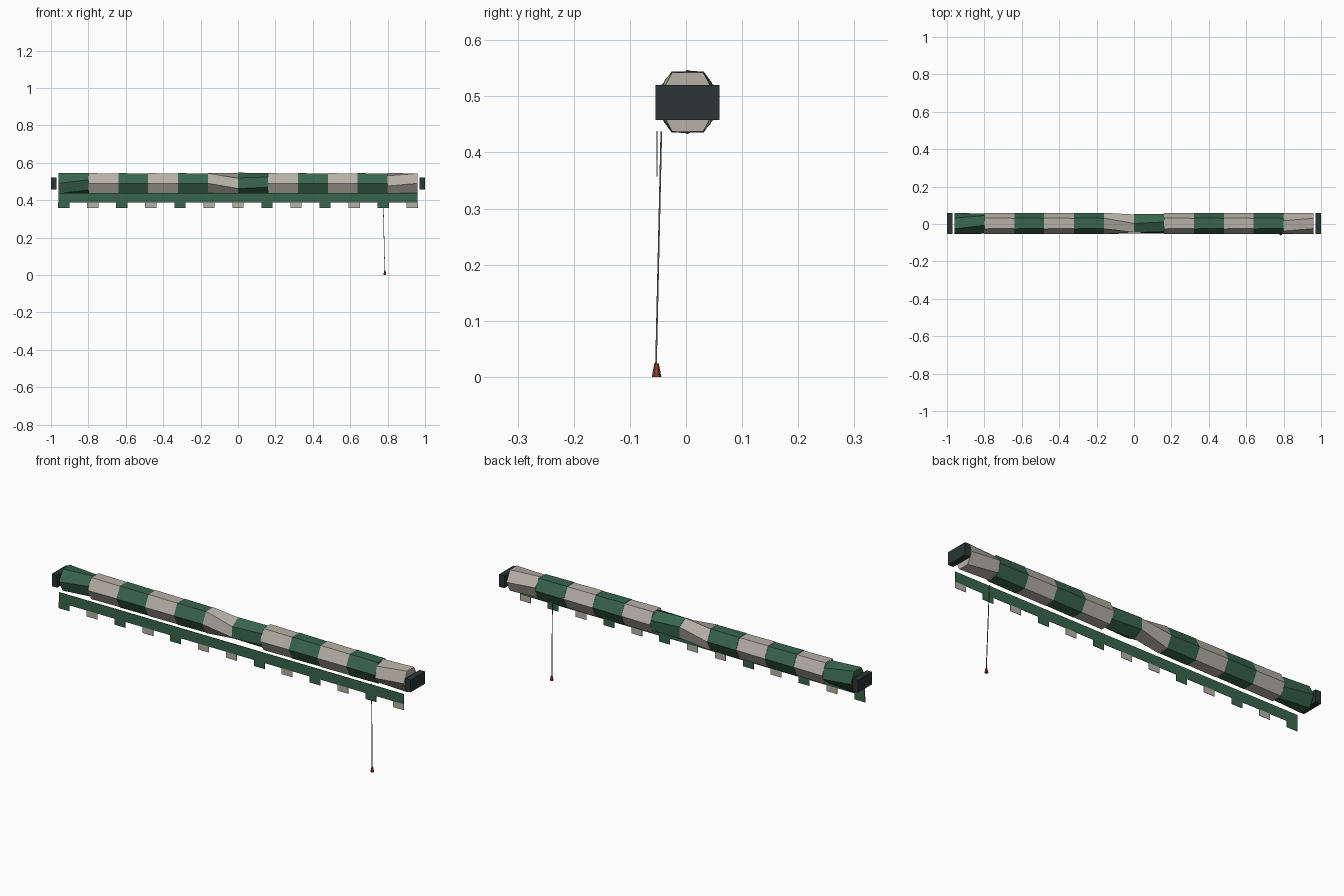
import bpy, bmesh, math
from mathutils import Vector

if "Cube" in bpy.data.objects:
    bpy.data.objects.remove(bpy.data.objects["Cube"])


def material(name, rgb):
    m = bpy.data.materials.new(name)
    m.diffuse_color = (*rgb, 1)
    m.use_nodes = True
    m.node_tree.nodes["Principled BSDF"].inputs["Base Color"].default_value = m.diffuse_color
    return m


GREEN = material("green_fabric", (0.04, 0.13, 0.075))
CREAM = material("cream_fabric", (0.47, 0.44, 0.39))
DARK = material("dark_metal", (0.025, 0.035, 0.035))
CORD = material("cord_grey", (0.12, 0.11, 0.09))
RED = material("red_wood", (0.25, 0.05, 0.03))


def finish(name, bm, mats):
    bmesh.ops.recalc_face_normals(bm, faces=bm.faces)
    me = bpy.data.meshes.new(name)
    bm.to_mesh(me)
    bm.free()
    for m in mats:
        me.materials.append(m)
    ob = bpy.data.objects.new(name, me)
    bpy.context.collection.objects.link(ob)
    return ob


def box(name, lo, hi, mat):
    bm = bmesh.new()
    bmesh.ops.create_cube(bm, size=1)
    for v in bm.verts:
        v.co = [(a + b) / 2 + c * (b - a) for a, b, c in zip(lo, hi, v.co)]
    return finish(name, bm, [mat])


def rod(name, a, b, r1, r2, sides, mat):
    a, b = Vector(a), Vector(b)
    bm = bmesh.new()
    bmesh.ops.create_cone(bm, cap_ends=True, segments=sides, radius1=r1,
                          radius2=r2, depth=(b - a).length)
    bmesh.ops.rotate(bm, verts=bm.verts,
                     matrix=(b - a).to_track_quat('Z', 'Y').to_matrix())
    bmesh.ops.translate(bm, verts=bm.verts, vec=(a + b) / 2)
    return finish(name, bm, [mat])


# Rolled striped fabric: twelve six-sided sections, a few of them twisted
SECT, R = 0.16, 0.057
twist = {0: (0, -20), 5: (0, 30), 6: (30, 22), 11: (15, 0)}
bm = bmesh.new()
for i in range(12):
    rings = []
    for end in (0, 1):
        turn = twist.get(i, (0, 0))[end]
        r = R if end == 0 else R * 0.97
        ring = []
        for k in range(6):
            a = math.radians(60 * k + turn)
            ring.append(bm.verts.new((-0.96 + SECT * (i + end),
                                      0.003 + r * math.cos(a),
                                      0.49 + r * 1.1 * math.sin(a) if turn == 0
                                      else 0.49 + r * math.sin(a))))
        rings.append(ring)
    p, q = rings
    faces = [bm.faces.new((p[k], p[(k + 1) % 6], q[(k + 1) % 6], q[k])) for k in range(6)]
    faces += [bm.faces.new(p), bm.faces.new(q)]
    for f in faces:
        f.material_index = i % 2
finish("fabric_roll", bm, [GREEN, CREAM])

# End brackets
for side, x in (("left", -0.985), ("right", 0.985)):
    box(side + "_bracket", (x - 0.015, -0.054, 0.458), (x + 0.015, 0.06, 0.52), DARK)

# Front valance with its hanging tabs
VY = -0.052
box("valance", (-0.96, VY - 0.001, 0.387), (0.96, VY + 0.001, 0.438), GREEN)
for i in range(13):
    x = -0.932 + i * 0.1553
    green = i % 2 == 0 if i < 6 else i % 2 == 1
    box(f"valance_tab_{i + 1}", (x - 0.03, VY - 0.001, 0.357),
        (x + 0.03, VY + 0.001, 0.387), GREEN if green else CREAM)

# Pull cord and its wooden knob
rod("pull_cord", (0.785, -0.0535, 0.02), (0.775, -0.044, 0.437), 0.002, 0.002, 4, CORD)
rod("cord_knob", (0.785, -0.0525, 0.0), (0.785, -0.0525, 0.024), 0.0085, 0.004, 6, RED)
